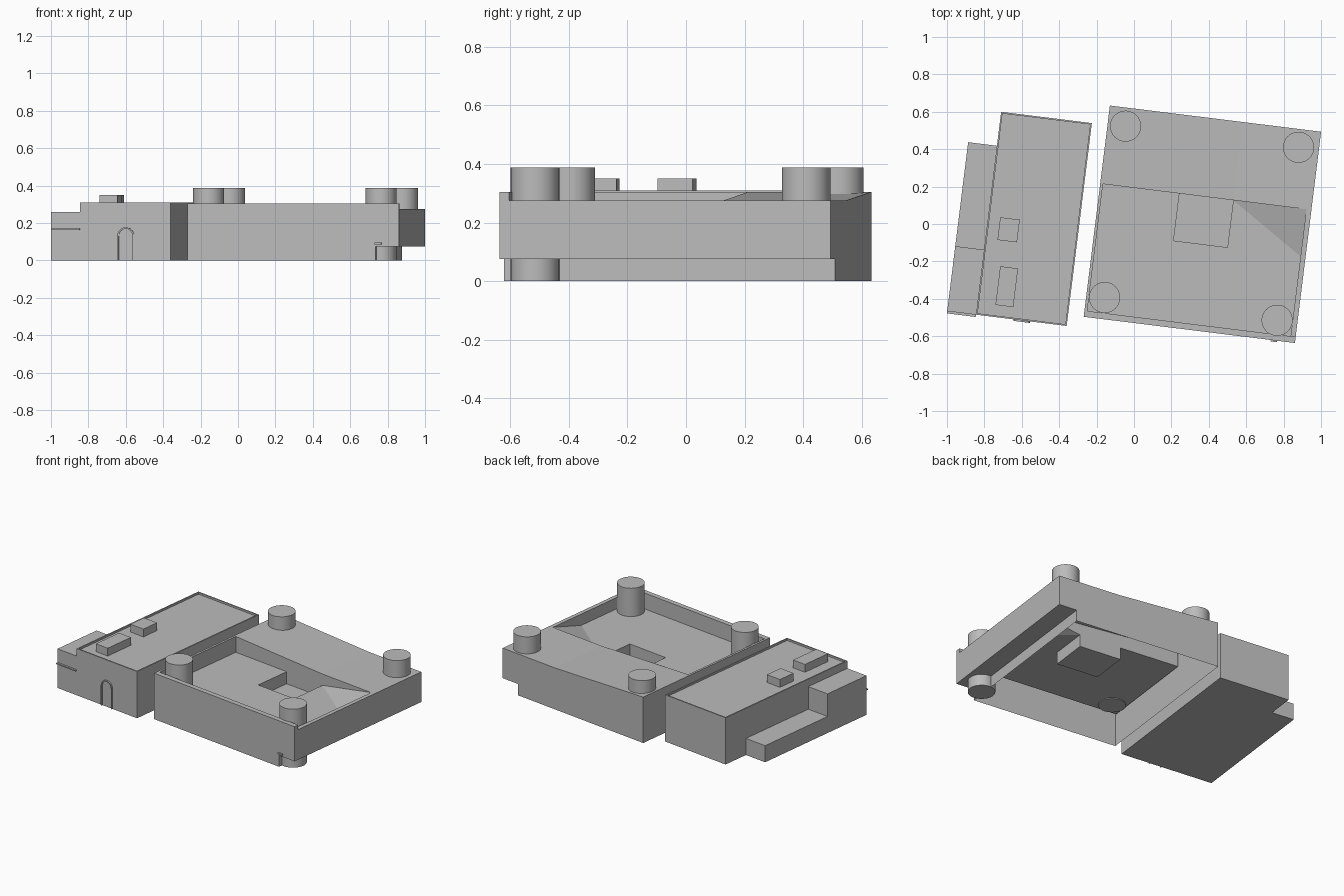
import bpy, bmesh, math
from mathutils import Matrix, Vector

if "Cube" in bpy.data.objects:
    bpy.data.objects.remove(bpy.data.objects["Cube"], do_unlink=True)

stone = bpy.data.materials.new("light_grey_stone")
stone.use_nodes = True
GREY = (0.5, 0.5, 0.5, 1)
stone.diffuse_color = GREY
stone.node_tree.nodes["Principled BSDF"].inputs["Base Color"].default_value = GREY

# Both buildings share one turn; each frame starts at its front right corner
TURN = Matrix.Rotation(math.radians(-7.07), 4, "Z")
FORT = Matrix.Translation((-0.269, -0.496, 0)) @ TURN
HALL = Matrix.Translation((-0.845, -0.485, 0)) @ TURN


def finish(name, bm, frame):
    bm.transform(frame)
    mesh = bpy.data.meshes.new(name)
    bm.to_mesh(mesh)
    bm.free()
    mesh.materials.append(stone)
    obj = bpy.data.objects.new(name, mesh)
    bpy.context.collection.objects.link(obj)
    return obj


def box_bm(lo, hi):
    bm = bmesh.new()
    bmesh.ops.create_cube(bm, size=1)
    for v in bm.verts:
        v.co = [l + (c + 0.5) * (h - l) for c, l, h in zip(v.co, lo, hi)]
    return bm


def box(name, lo, hi, frame=HALL):
    return finish(name, box_bm(lo, hi), frame)


# Fort shell, open underneath
L, base = 1.138, 1.013               # side length, inset base
left, right, front = 0.015, 1.111, 0.033   # inner parapet lines
pit, mid, near, step = 0.427, 0.717, 0.463, 0.717
top, low, floor, deep, hang = 0.305, 0.275, 0.2, 0.12, 0.075
UP, DOWN = Vector((0, 0, 1)), Vector((0, 0, -1))
XP, XN = Vector((1, 0, 0)), Vector((-1, 0, 0))
YP, YN = Vector((0, 1, 0)), Vector((0, -1, 0))
shell = bmesh.new()


def face(direction, *points):
    f = shell.faces.new([shell.verts.new(p) for p in points])
    f.normal_update()
    if f.normal.dot(direction) < 0:
        f.normal_flip()


def flat(direction, x0, x1, y0, y1, z):
    face(direction, (x0, y0, z), (x1, y0, z), (x1, y1, z), (x0, y1, z))


def wall_x(direction, x, y0, y1, z0, z1):
    face(direction, (x, y0, z0), (x, y1, z0), (x, y1, z1), (x, y0, z1))


def wall_y(direction, y, x0, x1, z0, z1):
    face(direction, (x0, y, z0), (x1, y, z0), (x1, y, z1), (x0, y, z1))


# Outer walls with the overhang on one side
face(YN, (0, 0, 0), (base, 0, 0), (base, 0, hang), (L, 0, hang), (L, 0, top), (0, 0, top))
face(YP, (0, L, 0), (base, L, 0), (base, L, hang), (L, L, hang), (L, L, low),
     (mid, L, low), (0, L, top))
wall_x(XN, 0, 0, L, 0, top)
face(XP, (L, 0, hang), (L, L, hang), (L, L, low), (L, front, low), (L, front, top), (L, 0, top))
wall_x(XP, base, 0, L, 0, hang)
flat(DOWN, base, L, 0, L, hang)
# Rear roof, sloping down then level
face(UP, (0, step, top), (mid, step, low), (mid, L, low), (0, L, top))
flat(UP, mid, L, step, L, low)
# Parapet tops and their inner sides
flat(UP, 0, L, 0, front, top)
flat(UP, 0, left, front, step, top)
flat(UP, right, L, front, step, low)
wall_y(YP, front, left, right, floor, top)
wall_y(YP, front, right, L, low, top)
wall_x(XP, left, front, step, floor, top)
face(XN, (right, front, floor), (right, near, floor), (right, step, low), (right, front, low))
# Step below the rear roof and the ramp that meets it
face(YN, (left, step, floor), (mid, step, floor), (mid, step, low), (left, step, top))
face(YN, (mid, step, floor), (right, step, low), (mid, step, low))
face(UP, (mid, step, floor), (right, near, floor), (right, step, low))
# Courtyard floor around the sunken pit
flat(UP, left, right, front, near, floor)
flat(UP, left, pit, near, step, floor)
face(UP, (mid, near, floor), (right, near, floor), (mid, step, floor))
flat(UP, pit, mid, near, step, deep)
wall_x(XP, pit, near, step, deep, floor)
wall_x(XN, mid, near, step, deep, floor)
wall_y(YP, near, pit, mid, deep, floor)
wall_y(YN, step, pit, mid, deep, floor)
bmesh.ops.remove_doubles(shell, verts=shell.verts, dist=0.0001)
finish("fort_shell", shell, FORT)


# Round towers
def tower(name, x, y, bottom):
    height = 0.388 - bottom
    bm = bmesh.new()
    bmesh.ops.create_cone(bm, cap_ends=True, segments=40, radius1=0.083,
                          radius2=0.083, depth=height)
    obj = finish(name, bm, Matrix.Translation((x, y, bottom + height / 2)))
    bpy.ops.object.select_all(action="DESELECT")
    obj.select_set(True)
    bpy.context.view_layer.objects.active = obj
    bpy.ops.object.shade_smooth_by_angle()


tower("rear_right_tower", -0.045, 0.523, low)
tower("rear_left_tower", 0.88, 0.41, low - 0.01)
tower("front_right_tower", -0.157, -0.393, floor - 0.005)
tower("front_left_tower", 0.765, -0.515, 0)

# Long hall with a thin parapet round a sunken roof
hall = box_bm((0, 0, 0), (0.489, 1.093, 0.31))
hall.normal_update()
roof = [f for f in hall.faces if f.normal.z > 0.9]
bmesh.ops.inset_region(hall, faces=roof, thickness=0.012)
rim = bmesh.ops.extrude_face_region(hall, geom=roof)
sunk = [g for g in rim["geom"] if isinstance(g, bmesh.types.BMVert)]
bmesh.ops.translate(hall, verts=sunk, vec=(0, 0, -0.012))
bmesh.ops.delete(hall, geom=roof, context="FACES_ONLY")
finish("hall", hall, HALL)

# Side annex, ledge and roof boxes
box("annex_tall", (-0.155, 0, 0), (0, 0.35, 0.26))
box("annex_low", (-0.155, 0.35, 0), (0, 0.91, 0.11))
box("annex_ledge", (-0.155, -0.012, 0.162), (0, 0, 0.17))
box("roof_box_rear", (0.065, 0.411, 0.297), (0.17, 0.533, 0.35))
box("roof_box_front", (0.097, 0.065, 0.297), (0.193, 0.273, 0.35))


# Arched doorway band, laid on the front wall
def arch(name, frame, x, radius, spring, thick):
    def outline(r):
        curve = [(x + r * math.cos(math.pi * i / 12), spring + r * math.sin(math.pi * i / 12))
                 for i in range(13)]
        return [(x + r, 0)] + curve + [(x - r, 0)]
    bm = bmesh.new()
    rings = [[bm.verts.new((px, y, pz)) for px, pz in outline(r)]
             for r, y in ((radius, 0), (radius, -thick),
                          (radius - 0.008, -thick), (radius - 0.008, 0))]
    for a, b in zip(rings, rings[1:]):
        for i in range(len(a) - 1):
            bm.faces.new((a[i], a[i + 1], b[i + 1], b[i]))
    bmesh.ops.recalc_face_normals(bm, faces=bm.faces)
    finish(name, bm, frame)


arch("hall_door_arch", HALL, 0.247, 0.045, 0.132, 0.008)
box("fort_door_hood", (base - 0.005, -0.008, 0.085), (base + 0.03, 0, 0.095), FORT)
